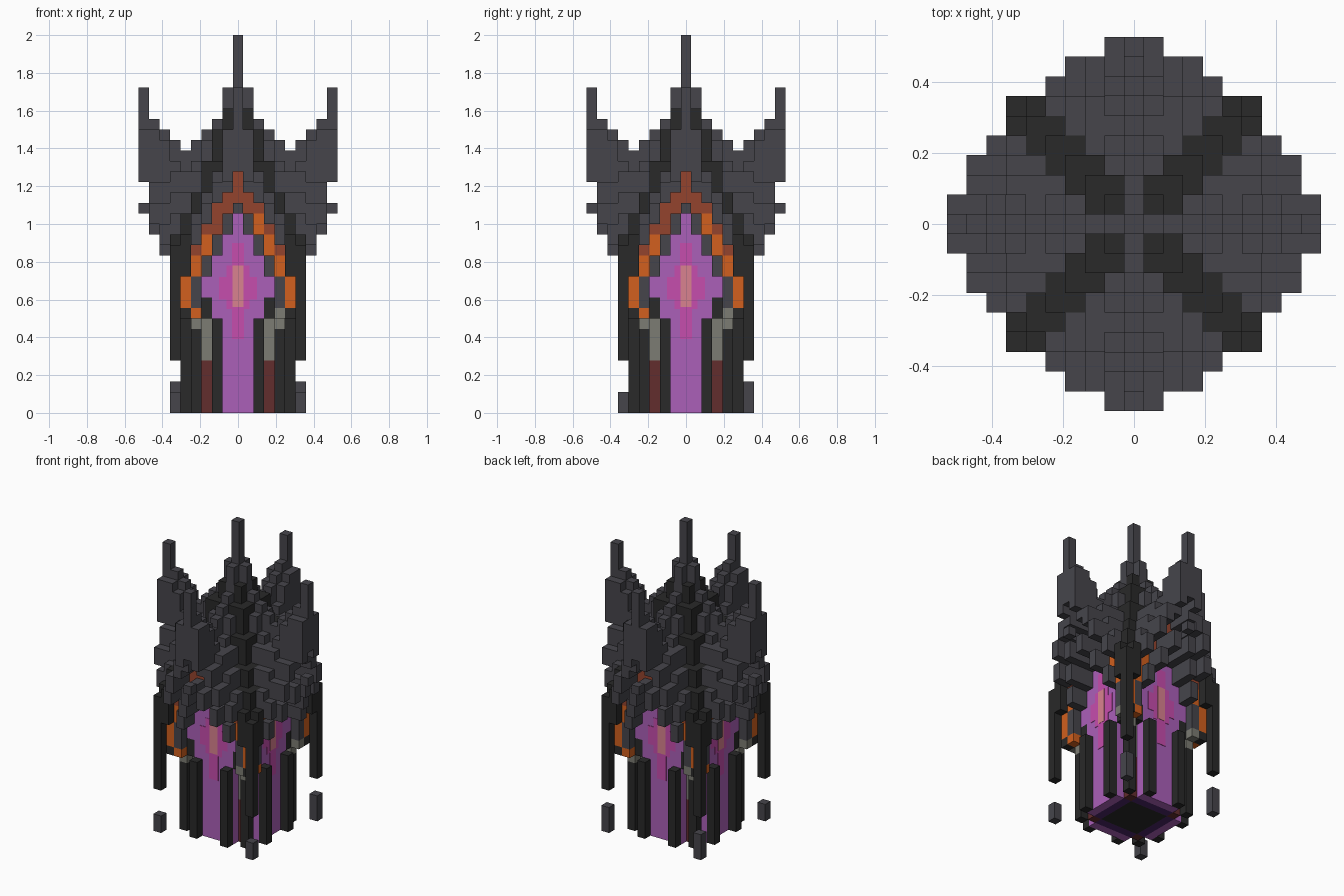
import bpy
import bmesh
from math import pi
from mathutils import Matrix, Vector

cube = bpy.data.objects.get("Cube")
if cube:
    bpy.data.objects.remove(cube, do_unlink=True)

S = 1 / 18  # edge length of one block


def material(name, rgb):
    lin = [((c / 255 + 0.055) / 1.055) ** 2.4 for c in rgb]
    m = bpy.data.materials.new(name)
    m.use_nodes = True
    m.diffuse_color = (*lin, 1)
    m.node_tree.nodes["Principled BSDF"].inputs["Base Color"].default_value = (*lin, 1)
    return m


GREY = material("slate grey", (70, 69, 75))
DARK = material("charcoal", (41, 41, 41))
BROWN = material("rust brown", (148, 67, 45))
ORANGE = material("orange", (210, 96, 30))
PURPLE = material("purple", (171, 96, 185))
MAGENTA = material("magenta", (198, 77, 174))
SALMON = material("salmon", (218, 130, 144))
STONE = material("light stone", (124, 124, 115))
RED = material("dark red", (98, 45, 45))
VIOLET = material("deep violet", (75, 38, 105))

cells = {}   # block position -> part name
parts = {}   # part name -> material


def fill(part, mat, a, r, z0, z1, sides=(-1, 1)):
    """Blocks z0..z1-1 at sideways offset a and outward row r, on all four faces."""
    parts[part] = mat
    for sign in sides:
        x, y = a * sign, -r
        for _ in range(4):
            for z in range(z0, z1):
                cells[x, y, z] = part
            x, y = -y, x


# Inner core and floor
for a in range(-3, 4):
    for r in range(4):
        fill("core", DARK, a, r, 0, 20)
for a in range(4):
    for r in (3, 4):
        if a + r < 7:
            fill("floor_ring", VIOLET, a, r, 0, 1)

# Tall glowing windows, one per face
for a, (low, high) in enumerate([(0, 20), (0, 18), (0, 17), (9, 15)]):
    fill("window", PURPLE, a, 4, low, high)

# Recessed panels between the pillars and the corner posts
fill("red_panel", RED, 3, 3, 0, 5)
fill("stone_panel", STONE, 3, 3, 5, 9)
fill("upper_wall", DARK, 3, 4, 13, 18)
fill("upper_wall", DARK, 2, 4, 16, 19)

# Flared roof petals: ridge height by row, lowered away from the centre line
ridge = [36, 31, 28, 27, 26, 25, 26, 27, 28, 31]
reach = [0, 0, 0, 1, 2, 3, 4, 4, 3, 1]
side_cap = [36, 27, 23, 21, 19]
underside = [23, 21, 20, 18, 16]
for r in range(10):
    for a in range(reach[r] + 1):
        top = ridge[r]
        if a == 1:
            top = min(top - (2 if 4 <= r <= 6 else 1), side_cap[1])
        elif a > 1:
            top = side_cap[a] - (r >= 7)
        low = max(underside[a], 22) if r == 9 else underside[a]
        fill("roof_petal", GREY, a, r, low, top)

# Diagonal ribs climbing to the middle
rib_top = [31, 29, 27, 24, 21, 19, 16]
rib_low = [20, 18, 16, 16, 0, 13, 5]
for k in range(1, 7):
    fill("rib", DARK, k, k, rib_low[k], rib_top[k])
    if k > 1:
        for a, r in ((k, k - 1), (k - 1, k)):
            fill("rib", DARK, a, r, 13 if k == 6 else 16, rib_top[k] + (k == 6))

# Pillars flanking each window
fill("pillar", DARK, 2, 5, 0, 9)

# Arch around each window: rust at the crown, orange below
fill("arch_crown", BROWN, 0, 5, 19, 23)
fill("arch_crown", BROWN, 1, 5, 19, 21)
fill("arch_crown", BROWN, 2, 5, 18, 20)
for a, low, high in [(2, 17, 18), (3, 15, 17), (4, 13, 15), (5, 10, 13)]:
    fill("arch", ORANGE, a, 5, low, high)
fill("arch", ORANGE, 2, 5, 18, 19, (1,))
fill("arch_crown", BROWN, 3, 5, 17, 18)
fill("arch_crown", BROWN, 2, 5, 17, 18, (-1,))
fill("arch_crown", BROWN, 4, 5, 15, 16)

# Feet of the arch at the corners
fill("stone_panel", STONE, 4, 4, 8, 9)
fill("stone_panel", STONE, 4, 5, 9, 10, (1,))
fill("arch", ORANGE, 4, 5, 9, 10, (-1,))
fill("arch_foot", DARK, 5, 5, 9, 10)

# Stepped hood that leans out over each window
fill("hood", GREY, 0, 9, 19, 20)
for a, low, high, out in [(1, 17, 19, 8), (2, 15, 17, 7), (3, 13, 15, 6), (4, 10, 13, 5)]:
    for r in range(5, out + 1):
        fill("hood", GREY, a, r, low, high)
fill("hood_foot", DARK, 3, 4, 9, 11)

# Loose stones below the corner ribs
parts["corner_stone"] = GREY
for x in (-6, 6):
    for y in (-6, 6):
        for z in range(2 if y < 0 else 3):
            cells[x, y, z] = "corner_stone"


# Turn each part's blocks into a mesh of its exposed faces
def build(part):
    bm = bmesh.new()
    for c, name in cells.items():
        if name != part:
            continue
        for axis in range(3):
            for d in (-1, 1):
                n = list(c)
                n[axis] += d
                if tuple(n) in cells:
                    continue
                mid = Vector(c)
                mid[axis] += d / 2
                u, v = Vector(), Vector()
                u[(axis + 1) % 3] = d / 2
                v[(axis + 2) % 3] = 0.5
                corners = (mid - u - v, mid + u - v, mid + u + v, mid - u + v)
                bm.faces.new([bm.verts.new((p + Vector((0, 0, 0.5))) * S) for p in corners])
    bmesh.ops.remove_doubles(bm, verts=bm.verts[:], dist=S / 100)
    finish(part, bm, parts[part])


def finish(name, bm, mat):
    mesh = bpy.data.meshes.new(name)
    bm.to_mesh(mesh)
    bm.free()
    mesh.materials.append(mat)
    bpy.context.collection.objects.link(bpy.data.objects.new(name, mesh))


for part in parts:
    build(part)


# Thin glow plates on the windows
def glow(name, mat, plates, thick):
    bm = bmesh.new()
    for turn in range(4):
        for half, low, high in plates:
            place = Matrix.Translation((0, -4.5 * S, (low + high) / 2))
            size = Matrix.Diagonal((half * 2, thick * 2, high - low, 1))
            bmesh.ops.create_cube(bm, size=1, matrix=Matrix.Rotation(turn * pi / 2, 4, "Z") @ place @ size)
    finish(name, bm, mat)


glow("outer_glow", MAGENTA, [(0.1, 0.6, 0.72), (0.06, 0.55, 0.78), (0.032, 0.39, 0.9)], 0.003)
glow("inner_glow", SALMON, [(0.028, 0.56, 0.78)], 0.0045)
